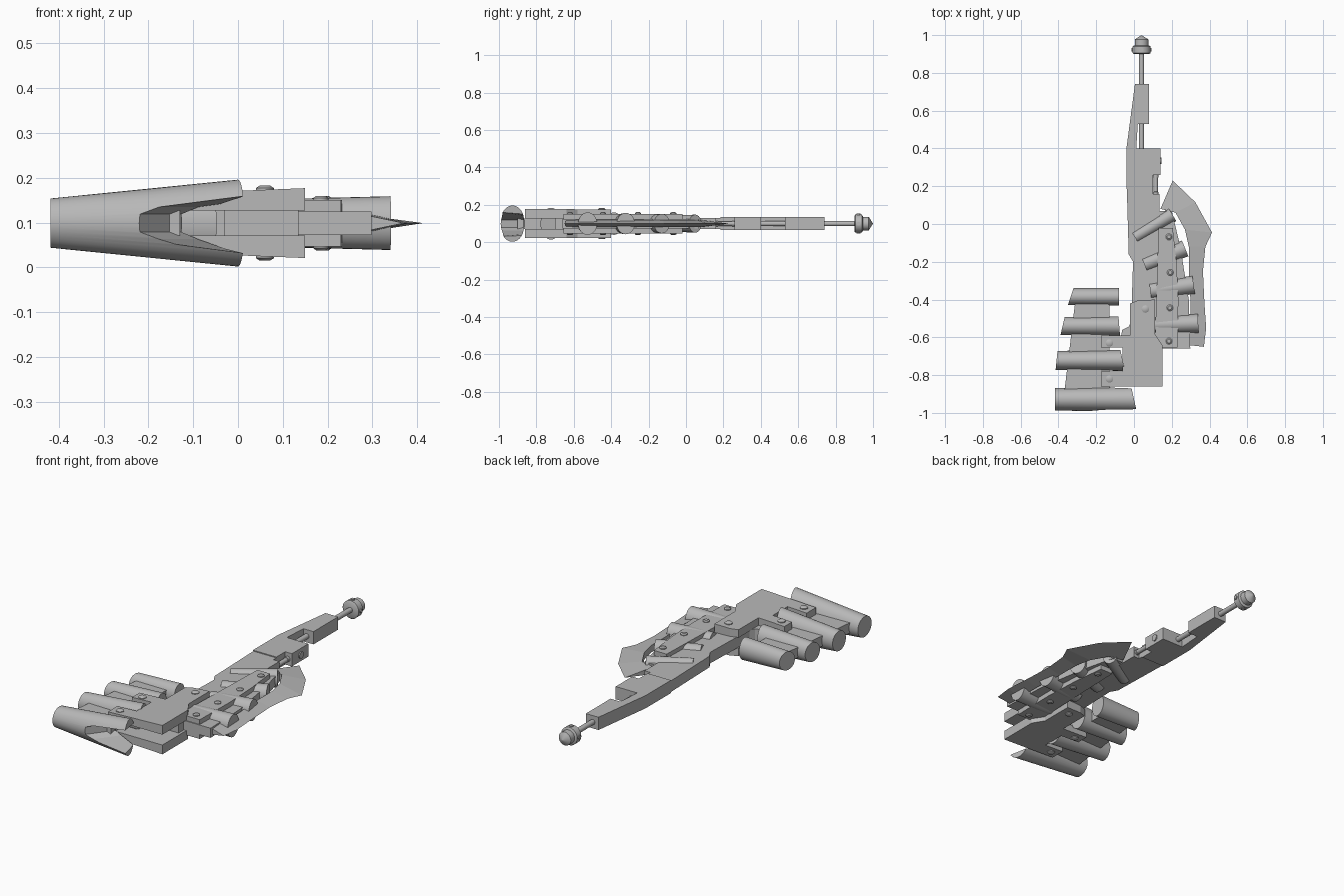
import bpy, bmesh, math
from mathutils import Vector, Matrix

if "Cube" in bpy.data.objects:
    bpy.data.objects.remove(bpy.data.objects["Cube"])

gray = bpy.data.materials.new("weathered gray")
gray.diffuse_color = (0.48, 0.48, 0.48, 1)
gray.use_nodes = True
gray.node_tree.nodes["Principled BSDF"].inputs["Base Color"].default_value = gray.diffuse_color
ZC = 0.099  # mid plane of the whole model


def finish(name, bm, smooth=False):
    bmesh.ops.recalc_face_normals(bm, faces=bm.faces)
    me = bpy.data.meshes.new(name)
    bm.to_mesh(me)
    bm.free()
    ob = bpy.data.objects.new(name, me)
    bpy.context.collection.objects.link(ob)
    me.materials.append(gray)
    if smooth:
        bpy.context.view_layer.objects.active = ob
        ob.select_set(True)
        bpy.ops.object.shade_smooth_by_angle(angle=math.radians(35))
        ob.select_set(False)
    return ob


def slab(name, pts, z0, z1, shear=0.0):
    """Extruded top-view outline; shear slopes the outer face along x."""
    bm = bmesh.new()
    lo = [bm.verts.new((x, y, z0)) for x, y in pts]
    hi = [bm.verts.new((x, y, z1 + shear * (x - 0.15))) for x, y in pts]
    bm.faces.new(lo)
    bm.faces.new(hi)
    n = len(pts)
    for i in range(n):
        j = (i + 1) % n
        bm.faces.new((lo[i], lo[j], hi[j], hi[i]))
    return finish(name, bm)


def loft(name, sections, n=32, smooth=True):
    """Ellipse rings (centre, side axis, side radius, z radius), capped; the side axis may lean."""
    bm = bmesh.new()
    rings = []
    for c, side, rs, up, ru in sections:
        c, side, up = Vector(c), Vector(side), Vector(up)
        rings.append([bm.verts.new(c + side * rs * math.cos(2 * math.pi * k / n)
                                   + up * ru * math.sin(2 * math.pi * k / n)) for k in range(n)])
    for a, b in zip(rings, rings[1:]):
        for k in range(n):
            bm.faces.new((a[k], a[(k + 1) % n], b[(k + 1) % n], b[k]))
    bm.faces.new(rings[0])
    bm.faces.new(rings[-1])
    return finish(name, bm, smooth)


def turned_y(name, x, profile, n=32):
    return loft(name, [((x, y, ZC), (1, 0, 0), r, (0, 0, 1), r) for y, r in profile], n)


def rivet(name, x, y, z, sign, r=0.02):
    loft(name, [((x, y, z - sign * 0.01), (1, 0, 0), r, (0, 1, 0), r),
                ((x, y, z + sign * 0.004), (1, 0, 0), r, (0, 1, 0), r),
                ((x, y, z + sign * 0.009), (1, 0, 0), r * 0.6, (0, 1, 0), r * 0.6)], 16)


# Long receiver: front half with the stepped notch, and thinner rear half
slab("receiver_front", [(0.005, 0.74), (0.08, 0.74), (0.08, 0.53), (0.02, 0.53), (0.012, 0.40),
                        (0.14, 0.40), (0.14, 0.26), (0.1, 0.26), (0.1, 0.185), (-0.04, 0.185), (-0.04, 0.40)],
     0.065, 0.134)
slab("receiver_rear", [(-0.038, 0.19), (0.1, 0.19), (0.1, 0.16), (0.135, 0.16), (0.135, -0.70), (-0.03, -0.70),
                       (-0.03, -0.6), (-0.07, -0.6), (-0.062, -0.56), (-0.03, -0.545), (-0.015, -0.52),
                       (-0.005, -0.2), (-0.028, -0.16)], 0.069, 0.129)

# Rods, muzzle ring and pointed tip
turned_y("barrel_rod", 0.04, [(0.38, 0.014), (0.92, 0.014)], 20)
turned_y("muzzle_ring", 0.04, [(0.90, 0.04), (0.905, 0.048), (0.94, 0.048), (0.945, 0.04)])
turned_y("muzzle_cap", 0.04, [(0.935, 0.036), (0.977, 0.036), (0.999, 0.002)])
turned_y("side_rod", 0.115, [(0.15, 0.015), (0.17, 0.015), (0.171, 0.012), (0.245, 0.012), (0.246, 0.015), (0.27, 0.015)], 16)
loft("side_bolt", [((x, 0.335, ZC), (0, 1, 0), 0.018, (0, 0, 1), 0.018) for x in (0.13, 0.146)], 16)
for k in range(4):
    d = Vector((math.cos(k * math.pi / 2), 0, math.sin(k * math.pi / 2)))
    s = Vector((-d.z, 0, d.x))
    c = Vector((0.04, 0.922, ZC))
    loft("ring_bolt", [(c + d * r, (0, 1, 0), 0.01, s, 0.01) for r in (0.04, 0.053)], 12)

# Paired stock plates with two tabs, mirrored above and below the gap
stock = [(-0.02, -0.42), (0.02, -0.405), (0.11, -0.40), (0.11, -0.58), (0.15, -0.64), (0.15, -0.86),
         (-0.175, -0.86), (-0.175, -0.78), (-0.06, -0.78), (-0.06, -0.655), (-0.175, -0.655), (-0.175, -0.59), (-0.02, -0.59)]
for s, side in ((1, "upper"), (-1, "lower")):
    slab(side + "_stock_plate", stock, ZC + s * 0.028, ZC + s * 0.078, s * 0.04)
    for x, y in ((-0.13, -0.63), (-0.13, -0.82), (0.06, -0.45)):
        rivet(side + "_stock_rivet", x, y, ZC + s * (0.078 + 0.04 * (x - 0.15)), s)

# Left carrier slab holding the horizontal tubes
slab("left_carrier", [(-0.31, -0.40), (-0.13, -0.40), (-0.13, -0.90), (-0.37, -0.90)], 0.071, 0.127)

# Left tubes: y centre, left/right x, side radii and z radii, end lean
tubes = []
for y, xl, xr, r0, r1, h0, h1, l0, l1 in (
        (-0.385, -0.335, -0.08, 0.045, 0.046, 0.05, 0.06, 0.015, 0.0),
        (-0.54, -0.378, -0.078, 0.048, 0.051, 0.052, 0.068, 0.011, -0.004),
        (-0.722, -0.41, -0.06, 0.05, 0.056, 0.054, 0.085, 0.005, -0.012),
        (-0.928, -0.418, 0.0, 0.059, 0.067, 0.055, 0.097, 0.0, -0.015)):
    tubes.append(loft("left_tube", [
        ((xl, y, ZC), (l0 / r0, 1, 0), r0, (0, 0, 1), h0),
        ((xr, y, ZC), (l1 / r1, 1, 0), r1, (0, 0, 1), h1)], 40))

# Widening slot through the largest tube, with a slanted inner end
bm = bmesh.new()
rows = []
for y, xa, xb in ((-1.05, -0.265, -0.245), (-0.83, -0.10, -0.08)):
    rows.append([bm.verts.new((x, y, ZC + z)) for x, z in (
        (xa, -0.02), (xb + 0.02, -0.036), (0.05, -0.072), (0.05, 0.072), (xb + 0.02, 0.036), (xa, 0.02))])
for k in range(6):
    bm.faces.new((rows[0][k], rows[0][(k + 1) % 6], rows[1][(k + 1) % 6], rows[1][k]))
bm.faces.new(rows[0])
bm.faces.new(rows[1])
cutter = finish("slot_cutter", bm)
cutter.hide_render = True
cutter.hide_viewport = True
cut = tubes[3].modifiers.new("slot", "BOOLEAN")
cut.object = cutter
cut.solver = "EXACT"

# Right carrier: inner slab and narrower cheek plates with rivets
slab("right_carrier", [(0.10, -0.66), (0.298, -0.66), (0.29, -0.40), (0.245, -0.12), (0.20, 0.07), (0.10, 0.07)], 0.073, 0.125)
for s in (1, -1):
    slab("right_cheek", [(0.11, -0.655), (0.23, -0.655), (0.235, -0.4), (0.225, -0.2), (0.205, -0.02), (0.13, -0.02)],
         ZC + s * 0.02, ZC + s * 0.052)
    for x, y in ((0.185, -0.068), (0.192, -0.257), (0.19, -0.444), (0.185, -0.62)):
        rivet("cheek_rivet", x, y, ZC + s * 0.052, s, 0.017)

# Fanned right tubes: centre, angle, half width, z radius
for x, y, ang, w, h in ((0.105, -0.01, 31, 0.039, 0.048), (0.164, -0.172, 22, 0.045, 0.052),
                        (0.202, -0.338, 8, 0.049, 0.057), (0.225, -0.53, 2, 0.051, 0.06)):
    a = math.radians(ang)
    d, s = Vector((math.cos(a), math.sin(a), 0)), Vector((-math.sin(a), math.cos(a), 0))
    c = Vector((x, y, ZC))
    loft("right_tube", [(c + d * t, s, w * k, (0, 0, 1), h * k)
                        for t, k in ((-0.117, 0.9), (0.115, 1.0))], 32)

# Blade: thick spine points paired with sharp edge points
spine = [(0.28, -0.64), (0.30, -0.55), (0.30, -0.42), (0.29, -0.25), (0.29, -0.12), (0.27, -0.03), (0.22, 0.06), (0.14, 0.08)]
edge = [(0.37, -0.65), (0.382, -0.55), (0.373, -0.42), (0.365, -0.25), (0.378, -0.12), (0.413, -0.045), (0.325, 0.115), (0.205, 0.23)]
bm = bmesh.new()
tri = []
for (xs, ys), (xe, ye) in zip(spine, edge):
    t = 0.019
    tri.append([bm.verts.new(p) for p in ((xs, ys, ZC - t), (xe, ye, ZC), (xs, ys, ZC + t))])
for a, b in zip(tri, tri[1:]):
    for k in range(3):
        bm.faces.new((a[k], a[(k + 1) % 3], b[(k + 1) % 3], b[k]))
bm.faces.new(tri[0])
bm.faces.new(tri[-1])
finish("blade", bm)
